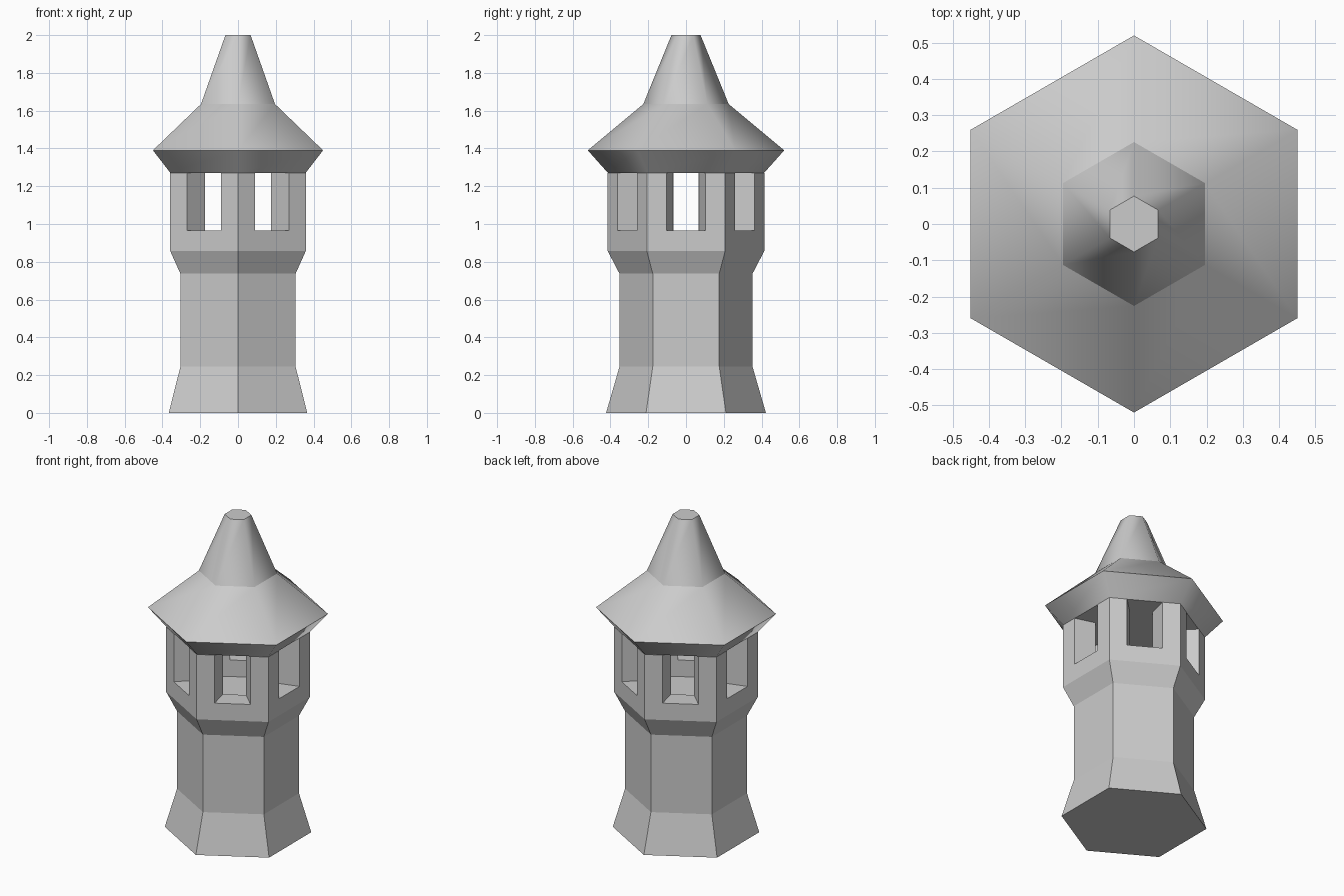
import bpy, bmesh
from math import sin, cos, radians
from mathutils import Vector

if "Cube" in bpy.data.objects:
    bpy.data.objects.remove(bpy.data.objects["Cube"])

SIDES = 6


def corner(i, r, z):
    a = radians(30 + 60 * i)
    return Vector((r * cos(a), r * sin(a), z))


def finish(name, bm):
    bmesh.ops.recalc_face_normals(bm, faces=bm.faces)
    mesh = bpy.data.meshes.new(name)
    bm.to_mesh(mesh)
    bm.free()
    obj = bpy.data.objects.new(name, mesh)
    bpy.context.collection.objects.link(obj)
    return obj


def bridge(bm, a, b):
    n = len(a)
    return [bm.faces.new((a[i], a[(i + 1) % n], b[(i + 1) % n], b[i])) for i in range(n)]


def hex_loft(name, profile, smooth=False):
    """Hexagonal rings (corner radius, z), bridged and capped at both ends."""
    bm = bmesh.new()
    rings = [[bm.verts.new(corner(i, r, z)) for i in range(SIDES)] for r, z in profile]
    for a, b in zip(rings, rings[1:]):
        for f in bridge(bm, a, b):
            f.smooth = smooth
    bm.faces.new(rings[0])
    bm.faces.new(rings[-1])
    # horizontal rings stay crisp, corners blend when smooth
    for e in bm.edges:
        e.smooth = abs(e.verts[0].co.z - e.verts[1].co.z) > 1e-4
    return finish(name, bm)


# Tower: flared foot, shaft, corbel, lookout wall, then down inside to the room floor
tower = hex_loft("tower", [(0.423, 0), (0.352, 0.245), (0.352, 0.737), (0.415, 0.858),
                           (0.415, 1.27), (0.27, 1.27), (0.27, 0.86)])

# Roof: underside of the eaves, shallow skirt, steep spire with flat tip
hex_loft("roof", [(0.413, 1.27), (0.52, 1.39), (0.226, 1.635), (0.077, 2.0)], smooth=True)

# Window cutters: one splayed wedge per wall, open up to the roof
bm = bmesh.new()
for i in range(SIDES):
    levels = []
    for z in (0.965, 1.4):
        a, b = corner(i, 0.415, 0), corner(i + 1, 0.415, 0)
        left, right = a.lerp(b, 0.25), a.lerp(b, 0.75)
        pts = (left * 0.5, left * 1.2, right * 1.2, right * 0.5)
        levels.append([bm.verts.new((p.x, p.y, z)) for p in pts])
    bridge(bm, *levels)
    bm.faces.new(levels[0])
    bm.faces.new(levels[1])
cutters = finish("window_cutters", bm)
cutters.hide_render = True
cutters.display_type = 'WIRE'

mod = tower.modifiers.new("windows", 'BOOLEAN')
mod.operation = 'DIFFERENCE'
mod.solver = 'EXACT'
mod.object = cutters
